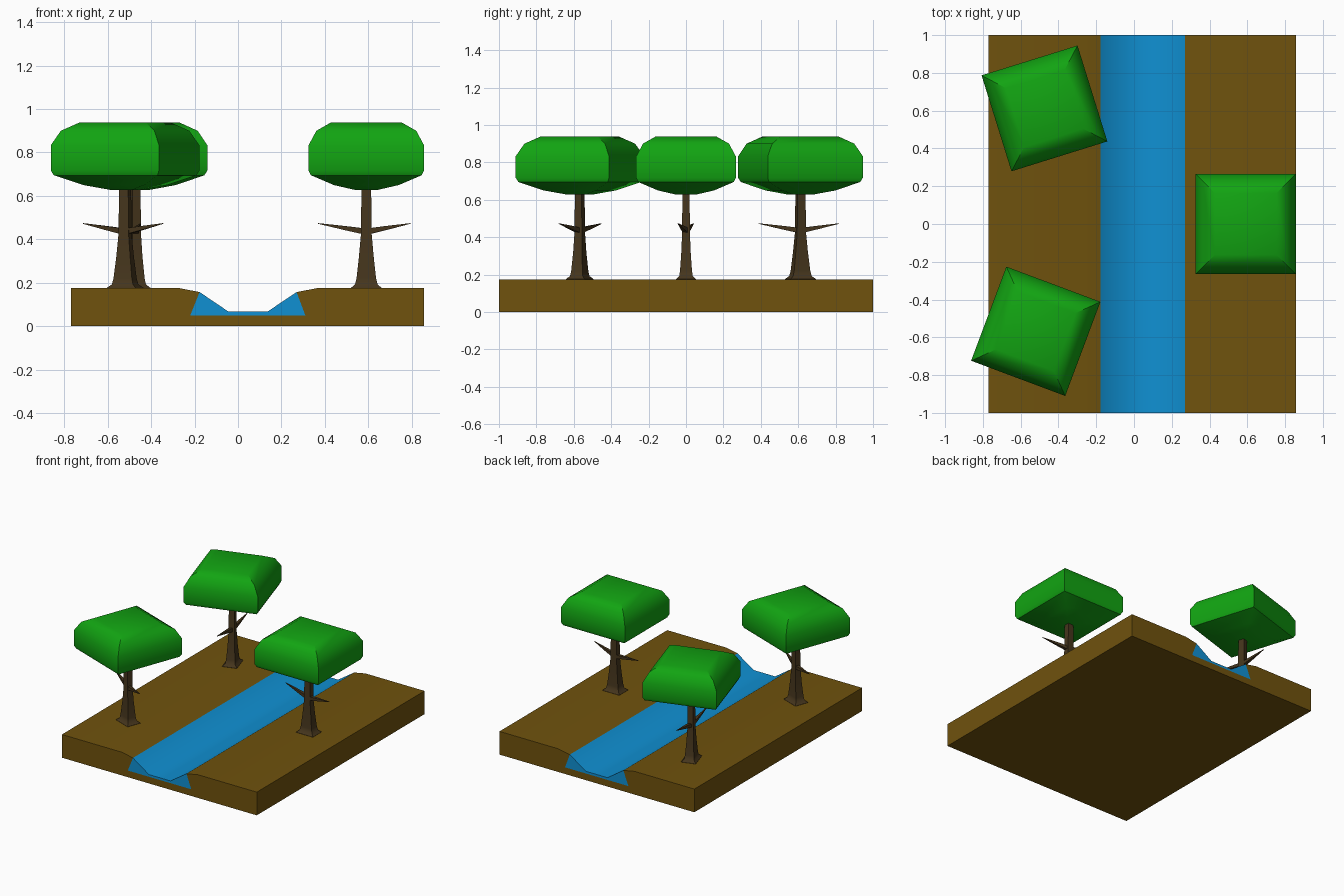
import bpy
from math import radians, cos, sin
from mathutils import Vector

if "Cube" in bpy.data.objects:
    bpy.data.objects.remove(bpy.data.objects["Cube"])


def material(name, rgb):
    m = bpy.data.materials.new(name)
    m.diffuse_color = (*rgb, 1)
    m.use_nodes = True
    m.node_tree.nodes["Principled BSDF"].inputs["Base Color"].default_value = m.diffuse_color
    return m


SOIL = material("soil", (0.16, 0.085, 0.004))
WATER = material("water", (0.005, 0.28, 0.65))
BARK = material("bark", (0.06, 0.036, 0.012))
LEAF = material("leaf", (0.006, 0.37, 0.006))


def loft(name, rings, mat, place=((0, 0, 0), 0), smooth=40):
    """Skin a stack of equal-sized rings and cap both ends."""
    n = len(rings[0])
    verts = [p for r in rings for p in r]
    faces = [(k * n + i, k * n + (i + 1) % n, (k + 1) * n + (i + 1) % n, (k + 1) * n + i)
             for k in range(len(rings) - 1) for i in range(n)]
    faces += [tuple(reversed(range(n))), tuple(range(len(verts) - n, len(verts)))]
    me = bpy.data.meshes.new(name)
    me.from_pydata(verts, [], faces)
    me.materials.append(mat)
    ob = bpy.data.objects.new(name, me)
    bpy.context.collection.objects.link(ob)
    ob.location = place[0]
    ob.rotation_euler.z = radians(place[1])
    bpy.ops.object.select_all(action='DESELECT')
    ob.select_set(True)
    bpy.context.view_layer.objects.active = ob
    bpy.ops.object.mode_set(mode='EDIT')
    bpy.ops.mesh.select_all(action='SELECT')
    bpy.ops.mesh.normals_make_consistent(inside=False)
    bpy.ops.object.mode_set(mode='OBJECT')
    if smooth:
        bpy.ops.object.shade_smooth_by_angle(angle=radians(smooth))
    return ob


def extrude_y(name, profile, mat):
    return loft(name, [[(x, y, z) for x, z in profile] for y in (-1, 1)], mat)


def rect(hx, hy, z):
    return [(-hx, -hy, z), (hx, -hy, z), (hx, hy, z), (-hx, hy, z)]


# Ground slab with the river bed cut into it, and the water filling the bed
extrude_y("ground", [(-0.77, 0), (0.857, 0), (0.857, 0.175), (0.365, 0.175), (0.27, 0.157),
                     (0.31, 0.05), (-0.22, 0.05), (-0.177, 0.157), (-0.27, 0.175),
                     (-0.77, 0.175)], SOIL)
extrude_y("river", [(-0.22, 0.05), (0.31, 0.05), (0.27, 0.157), (0.136, 0.067),
                    (-0.044, 0.067), (-0.177, 0.157)], WATER)

# Half widths and heights of trunk and canopy
TRUNK = [(0.071, 0.053, 0.17), (0.071, 0.053, 0.176), (0.052, 0.036, 0.192), (0.045, 0.032, 0.22),
         (0.034, 0.025, 0.32), (0.025, 0.021, 0.42), (0.022, 0.019, 0.65)]
CANOPY = [(0.05, 0.627), (0.15, 0.65), (0.255, 0.695), (0.266, 0.717), (0.266, 0.833),
          (0.23, 0.9), (0.163, 0.938)]


def branch(name, tip, place):
    """Tapered four-sided limb from the trunk core to its tip."""
    start, tip = Vector((0, 0, 0.435)), Vector(tip)
    d = (tip - start).normalized()
    side = d.cross(Vector((0, 0, 1))).normalized()
    up = side.cross(d)
    rings = []
    for t, r in ((0, 0.02), (0.45, 0.013), (1, 0.002)):
        c = start.lerp(tip, t)
        rings.append([c + r * (cos(a) * side + sin(a) * up)
                      for a in (radians(45 + 90 * i) for i in range(4))])
    loft(name, rings, BARK, place, smooth=0)


def tree(label, x, y, angle):
    place = ((x, y, 0), angle)
    loft(label + "_trunk", [rect(*r) for r in TRUNK], BARK, place)
    branch(label + "_branch_a", (0.203, -0.043, 0.473), place)
    branch(label + "_branch_b", (-0.222, 0.041, 0.473), place)
    loft(label + "_canopy", [rect(h, h, z) for h, z in CANOPY], LEAF, place)


tree("right_tree", 0.591, 0.0, 0)
tree("front_left_tree", -0.52, -0.568, -20.5)
tree("back_left_tree", -0.474, 0.612, 107.3)
